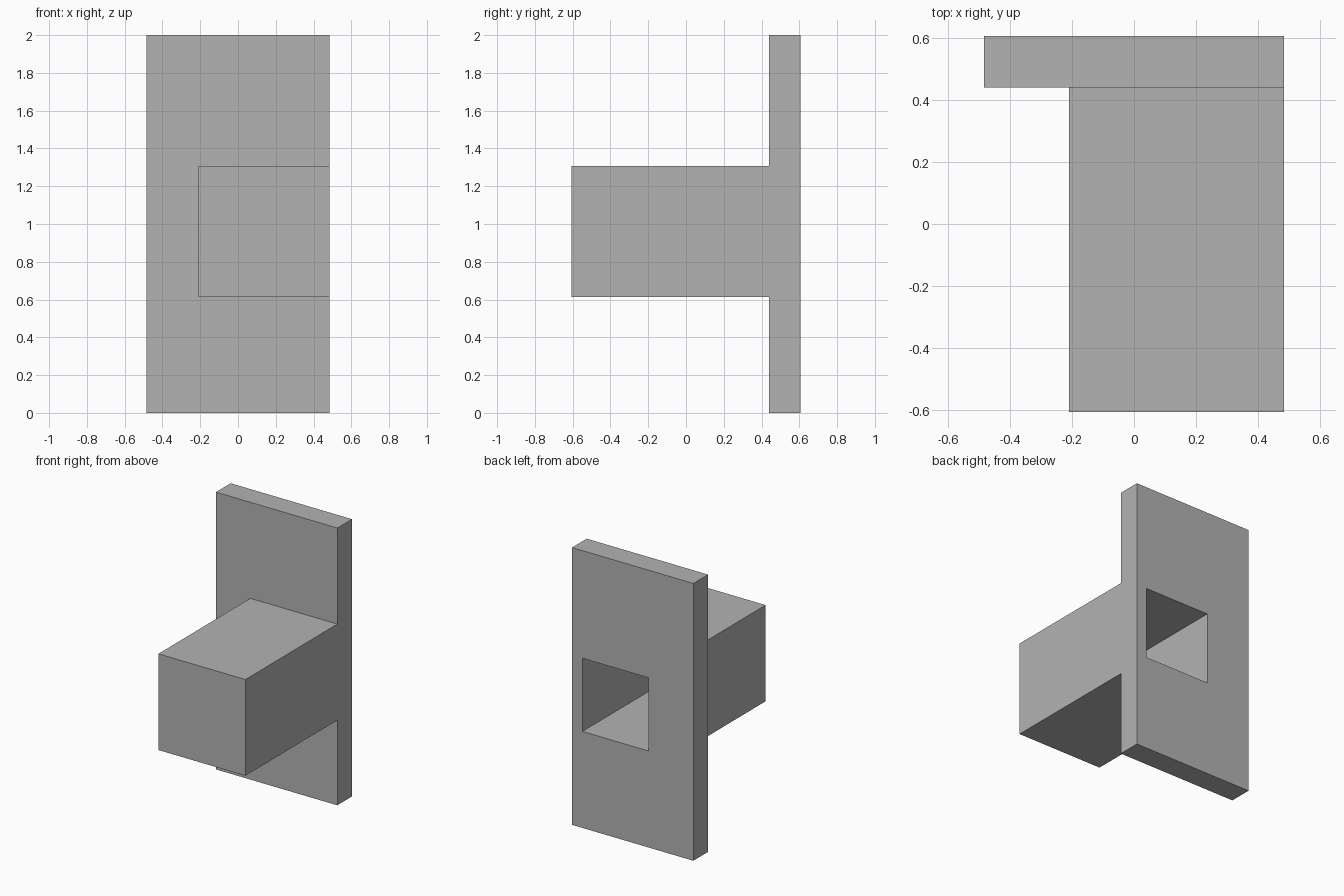
import bpy
import bmesh
from mathutils import Vector

cube = bpy.data.objects.get("Cube")
if cube:
    bpy.data.objects.remove(cube, do_unlink=True)

grey = bpy.data.materials.new("plain grey")
grey.use_nodes = True
grey.diffuse_color = (0.45, 0.45, 0.45, 1)
grey.node_tree.nodes["Principled BSDF"].inputs["Base Color"].default_value = grey.diffuse_color


def box(name, low, high):
    """Flat-shaded box between two opposite corners."""
    low, high = Vector(low), Vector(high)
    bm = bmesh.new()
    bmesh.ops.create_cube(bm, size=1)
    for v in bm.verts:
        v.co = (low + high) / 2 + v.co * (high - low)
    mesh = bpy.data.meshes.new(name)
    bm.to_mesh(mesh)
    bm.free()
    mesh.materials.append(grey)
    obj = bpy.data.objects.new(name, mesh)
    bpy.context.collection.objects.link(obj)
    return obj


def combine(target, other, operation):
    """Apply a boolean to the target and discard the helper."""
    mod = target.modifiers.new(operation.lower(), "BOOLEAN")
    mod.operation, mod.solver, mod.object = operation, "EXACT", other
    bpy.context.view_layer.objects.active = target
    bpy.ops.object.modifier_apply(modifier=mod.name)
    bpy.data.objects.remove(other, do_unlink=True)


side, depth, wall = 0.484, 0.607, 0.083
left, bottom, top = -0.21, 0.613, 1.307
plate_front = 0.44

# Tall back plate with a block flush to its left side
bracket = box("back_plate_with_hollow_block", (-side, plate_front, 0), (side, depth, 2))
block = box("block", (left, -depth, bottom), (side, plate_front + wall, top))
combine(bracket, block, "UNION")

# Square pocket running from the back into the block
pocket = box("pocket_cutter",
             (left + wall, wall - depth, bottom + wall),
             (side - wall, depth + wall, top - wall))
pocket.hide_render = True
combine(bracket, pocket, "DIFFERENCE")
